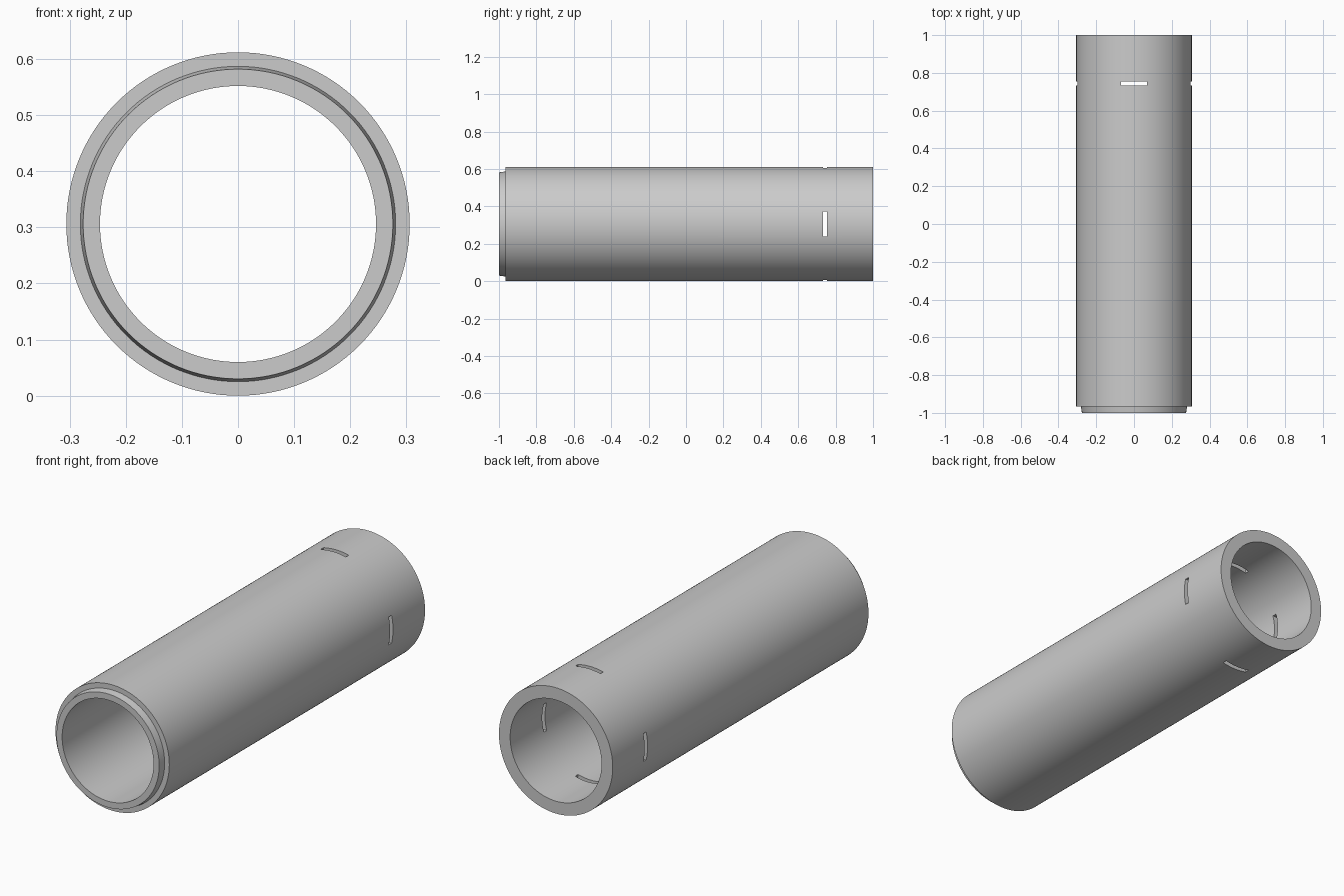
import bpy, bmesh, math
from mathutils import Matrix, Vector

if "Cube" in bpy.data.objects:
    bpy.data.objects.remove(bpy.data.objects["Cube"])

R = 0.306          # outer radius, also height of the axis
SEGMENTS = 128

grey = bpy.data.materials.new("plain grey")
grey.diffuse_color = (0.6, 0.6, 0.6, 1)
grey.use_nodes = True
grey.node_tree.nodes["Principled BSDF"].inputs["Base Color"].default_value = grey.diffuse_color


def make_object(name, bm):
    bmesh.ops.recalc_face_normals(bm, faces=bm.faces)
    mesh = bpy.data.meshes.new(name)
    bm.to_mesh(mesh)
    bm.free()
    obj = bpy.data.objects.new(name, mesh)
    bpy.context.collection.objects.link(obj)
    obj.location.z = R
    mesh.materials.append(grey)
    return obj


# Tube wall: (radius, y) section with a tapered stepped lip at the front
section = [(0.246, -1), (0.276, -1), (0.281, -0.965), (R, -0.965),
           (R, 1), (0.246, 1)]
bm = bmesh.new()
verts = [bm.verts.new((r, y, 0)) for r, y in section]
edges = [bm.edges.new((verts[i - 1], verts[i])) for i in range(len(verts))]
bmesh.ops.spin(bm, geom=verts + edges, cent=(0, 0, 0), axis=(0, 1, 0),
               angle=math.tau, steps=SEGMENTS, use_merge=True)
bmesh.ops.remove_doubles(bm, verts=bm.verts, dist=1e-5)
tube = make_object("tube", bm)

# Four narrow slots around the rear end, cut through the wall
bm = bmesh.new()
for i in range(4):
    turn = Matrix.Rotation(i * math.pi / 2, 4, 'Y')
    place = Matrix.Translation(Vector((0, 0.743, 0.28)))
    size = Matrix.Diagonal((0.136, 0.022, 0.16, 1))
    bmesh.ops.create_cube(bm, size=1, matrix=turn @ place @ size)
cutter = make_object("slot_cutter", bm)
cutter.hide_render = True
cutter.hide_set(True)

cut = tube.modifiers.new("slots", 'BOOLEAN')
cut.operation = 'DIFFERENCE'
cut.solver = 'EXACT'
cut.object = cutter
bpy.context.view_layer.objects.active = tube
tube.select_set(True)
bpy.ops.object.modifier_apply(modifier=cut.name)
bpy.data.objects.remove(cutter)

# Smooth round walls, crisp rims
bpy.ops.object.shade_smooth_by_angle(angle=math.radians(30))
